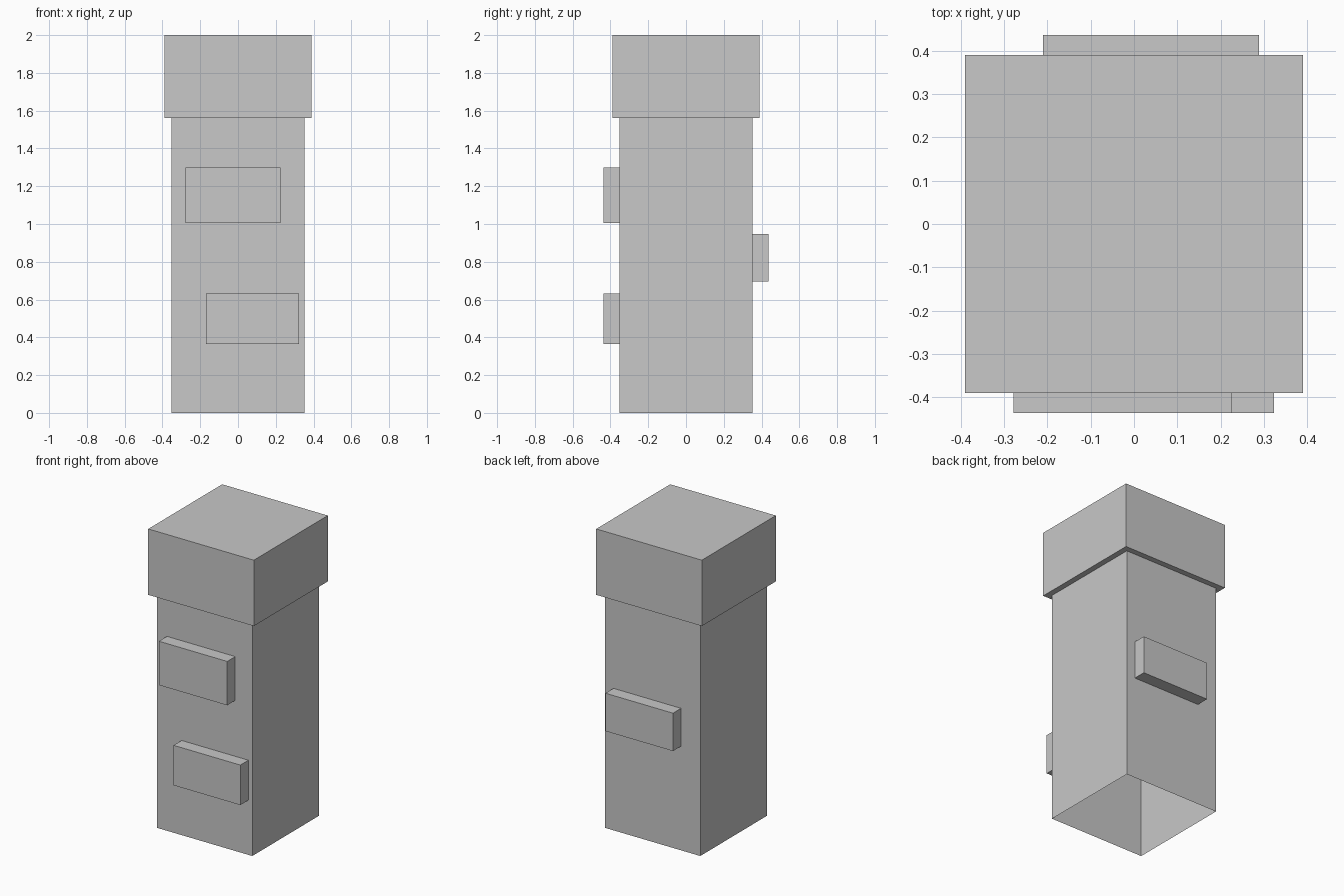
import bpy
import bmesh

cube = bpy.data.objects.get("Cube")
if cube:
    bpy.data.objects.remove(cube, do_unlink=True)

# Single flat grey
grey = bpy.data.materials.new("light_grey")
grey.use_nodes = True
colour = (0.58, 0.58, 0.58, 1)
grey.diffuse_color = colour
grey.node_tree.nodes["Principled BSDF"].inputs["Base Color"].default_value = colour


def box(name, low, high, open_side=None):
    """Box between two corners; open_side is (axis, sign) of a face left out."""
    bm = bmesh.new()
    bmesh.ops.create_cube(bm, size=1)
    if open_side:
        axis, sign = open_side
        gone = [f for f in bm.faces if f.normal[axis] * sign > 0.9]
        bmesh.ops.delete(bm, geom=gone, context='FACES')
    for v in bm.verts:
        v.co = [a + (b - a) * (c + 0.5) for a, b, c in zip(low, high, v.co)]
    mesh = bpy.data.meshes.new(name)
    bm.to_mesh(mesh)
    bm.free()
    mesh.materials.append(grey)
    obj = bpy.data.objects.new(name, mesh)
    bpy.context.collection.objects.link(obj)
    return obj


SHAFT, CAP, PLATE = 0.352, 0.39, 0.437
CAP_BASE = 1.56

# Hollow shaft, open underneath, and the wider cap block
box("shaft", (-SHAFT, -SHAFT, 0), (SHAFT, SHAFT, CAP_BASE), (2, -1))
box("cap", (-CAP, -CAP, CAP_BASE), (CAP, CAP, 2))

# Raised bricks standing out from the front and back walls
box("upper_front_brick", (-0.278, -PLATE, 1.005), (0.226, -SHAFT, 1.298), (1, 1))
box("lower_front_brick", (-0.17, -PLATE, 0.365), (0.323, -SHAFT, 0.632), (1, 1))
box("back_brick", (-0.21, SHAFT, 0.695), (0.289, PLATE, 0.948), (1, -1))
